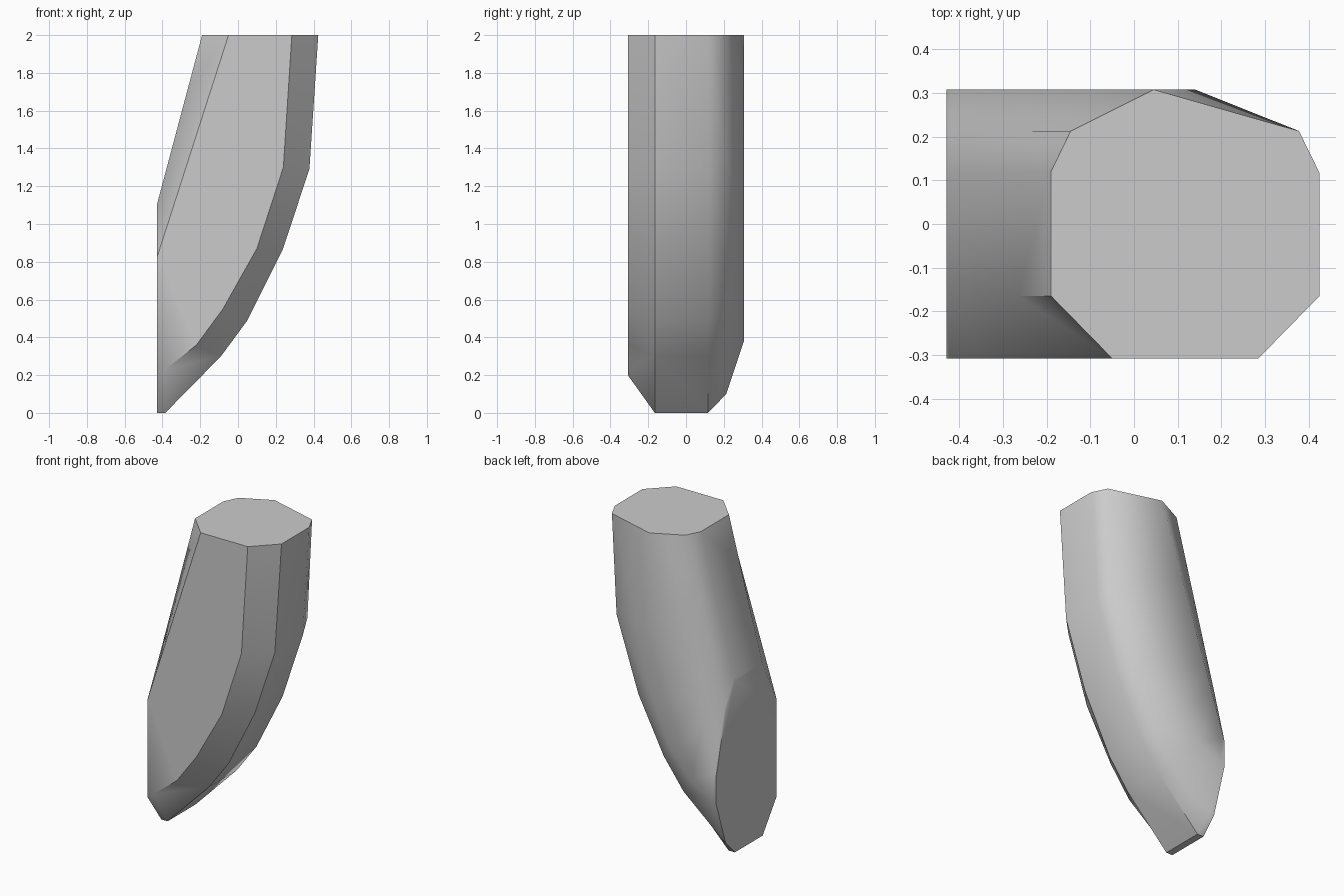
import bpy, bmesh, math
from mathutils import Vector

if "Cube" in bpy.data.objects:
    bpy.data.objects.remove(bpy.data.objects["Cube"], do_unlink=True)

grey = bpy.data.materials.new("light grey")
grey.use_nodes = True
grey.diffuse_color = (0.6, 0.6, 0.6, 1)
grey.node_tree.nodes["Principled BSDF"].inputs["Base Color"].default_value = (0.6, 0.6, 0.6, 1)

# Curved rails in side profile (x, z), from the side cut to the top cut
outer = [(-.43, 0), (-.385, 0), (-.09, .3), (.05, .49), (.235, .86), (.378, 1.29), (.425, 2)]
outer_front = [(-.43, .2), (-.385, .23), (-.22, .36), (-.08, .55), (.1, .87), (.24, 1.3), (.285, 2)]
outer_back = [(-.43, .1), (-.405, .115), (-.13, .35), (.01, .54), (.19, .89), (.345, 1.36), (.378, 2)]
wide_back = [(-.43, .385), (-.4, .4), (-.25, .48), (-.11, .65), (.03, .95), (.14, 1.42), (.045, 2)]

# Straight inner rails share the spacing of the outer rail
steps = [0]
for a, b in zip(outer, outer[1:]):
    steps.append(steps[-1] + (Vector(b) - Vector(a)).length)


def straight(start, end):
    return [Vector(start).lerp(Vector(end), s / steps[-1]) for s in steps]


inner = straight((-.43, 1.1), (-.19, 2))
inner_front = straight((-.43, .82), (-.05, 2))
inner_back = straight((-.43, .94), (-.145, 2))
flat_back = straight((-.43, .56), (.045, 2))

# Each rail sits at its own depth; in order they go round the cross-section
rails = [(-.165, inner), (-.308, inner_front), (-.308, outer_front), (-.165, outer),
         (.117, outer), (.213, outer_back), (.308, wide_back),
         (.308, flat_back), (.213, inner_back), (.12, inner)]

# Loft the bent bar between the rails and cap both cuts
bm = bmesh.new()
rings = [[bm.verts.new((r[i][0], y, r[i][1])) for y, r in rails] for i in range(len(steps))]
for lower, upper in zip(rings, rings[1:]):
    for k in range(len(rails)):
        n = (k + 1) % len(rails)
        bm.faces.new((lower[k], lower[n], upper[n], upper[k]))
bm.faces.new(rings[0])
bm.faces.new(rings[-1])
bmesh.ops.remove_doubles(bm, verts=bm.verts, dist=.0005)
bmesh.ops.triangulate(bm, faces=[f for f in bm.faces if len(f.verts) == 4])
bmesh.ops.recalc_face_normals(bm, faces=bm.faces)

mesh = bpy.data.meshes.new("bent_bar")
bm.to_mesh(mesh)
bm.free()
mesh.materials.append(grey)
bar = bpy.data.objects.new("bent_bar", mesh)
bpy.context.collection.objects.link(bar)
bpy.ops.object.select_all(action="DESELECT")
bar.select_set(True)
bpy.context.view_layer.objects.active = bar
bpy.ops.object.shade_smooth_by_angle(angle=math.radians(40))
